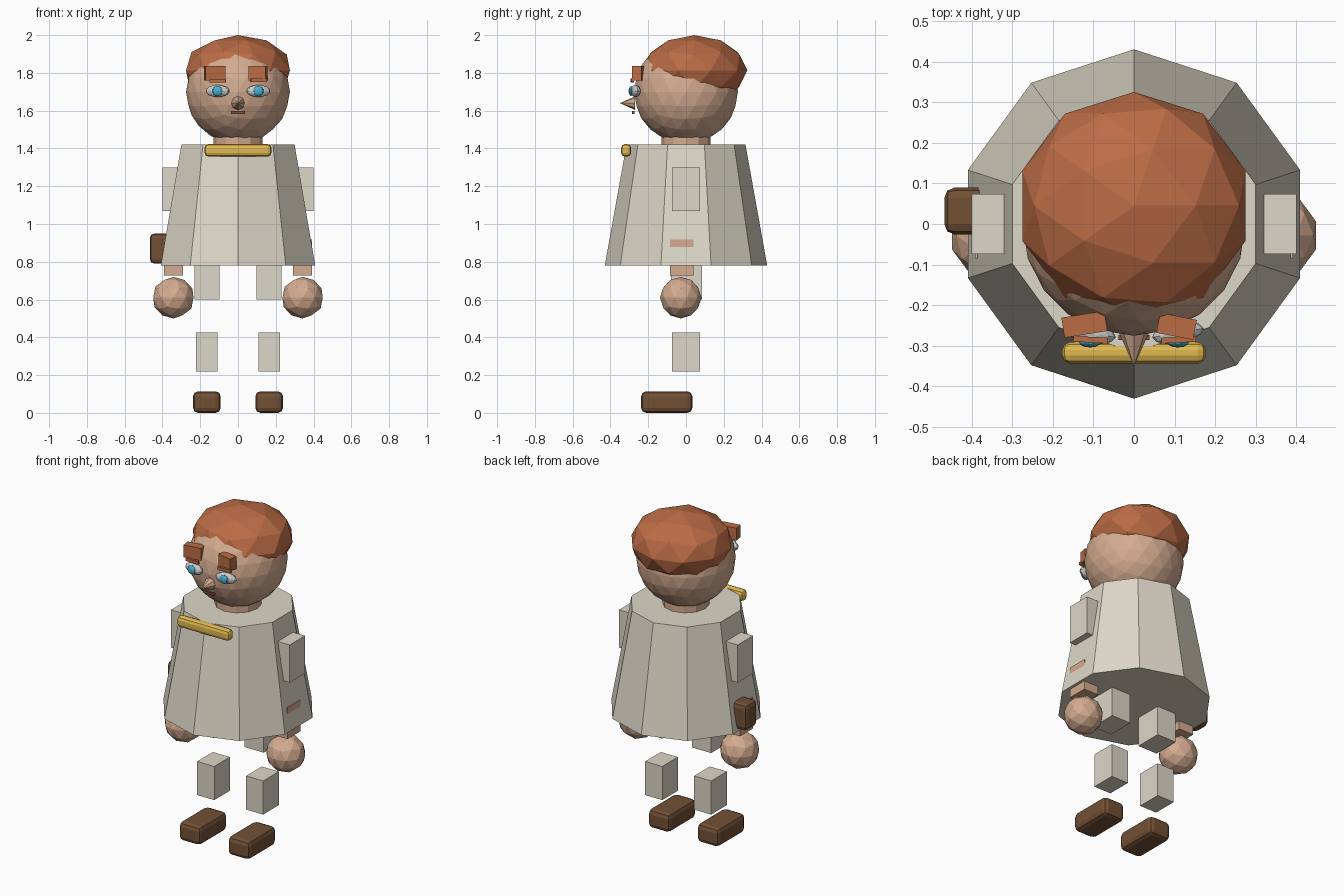
import bpy, math
from mathutils import Matrix

if "Cube" in bpy.data.objects:
    bpy.data.objects.remove(bpy.data.objects["Cube"])


def material(name, r, g, b):
    m = bpy.data.materials.new(name)
    m.diffuse_color = (r, g, b, 1)
    m.use_nodes = True
    m.node_tree.nodes["Principled BSDF"].inputs["Base Color"].default_value = m.diffuse_color
    return m


CLOTH = material("cloth", 0.72, 0.68, 0.57)
SKIN = material("skin", 0.66, 0.41, 0.28)
HAIR = material("hair", 0.50, 0.15, 0.06)
LEATHER = material("leather", 0.17, 0.08, 0.035)
GOLD = material("gold", 0.75, 0.48, 0.08)
WHITE = material("eye_white", 0.85, 0.87, 0.88)
BLUE = material("iris_blue", 0.06, 0.45, 0.65)
LIP = material("lip", 0.25, 0.07, 0.06)


def finish(name, mat):
    o = bpy.context.object
    o.name = name
    o.data.materials.append(mat)
    return o


def box(name, centre, size, mat, bevel=0, turn=0):
    bpy.ops.mesh.primitive_cube_add(size=1, location=centre,
                                    rotation=(0, 0, math.radians(turn)))
    o = finish(name, mat)
    o.data.transform(Matrix.Diagonal((*size, 1)))
    if bevel:
        b = o.modifiers.new("rounded", 'BEVEL')
        b.width = bevel
        b.segments = 2
    return o


def ico(name, centre, radii, mat, level):
    bpy.ops.mesh.primitive_ico_sphere_add(subdivisions=level, radius=1, location=centre)
    o = finish(name, mat)
    o.scale = radii
    return o


def ball(name, centre, radii, mat, turn=0):
    bpy.ops.mesh.primitive_uv_sphere_add(segments=12, ring_count=8, radius=1,
                                         location=centre,
                                         rotation=(0, 0, math.radians(turn)))
    o = finish(name, mat)
    o.scale = radii
    return o


# ten-sided robe
bpy.ops.mesh.primitive_cone_add(vertices=10, radius1=0.43, radius2=0.315, depth=0.64,
                                location=(0, 0, 1.10))
finish("robe", CLOTH)

# neck, head and hair cap
bpy.ops.mesh.primitive_cylinder_add(vertices=12, radius=0.13, depth=0.08,
                                    location=(0, 0, 1.42))
finish("neck", SKIN)
ico("head", (0, 0, 1.70), (0.275, 0.275, 0.275), SKIN, 3)
ico("hair", (0, 0.045, 1.813), (0.289, 0.28, 0.187), HAIR, 2)

# nose and mouth
bpy.ops.mesh.primitive_cone_add(vertices=8, radius1=0.036, radius2=0, depth=0.08,
                                location=(0, -0.31, 1.64),
                                rotation=(math.radians(90), 0, 0))
finish("nose", SKIN)
box("mouth", (0, -0.279, 1.59), (0.076, 0.012, 0.014), LIP)

# collar clasp and belt pouch
box("collar_bar", (0, -0.317, 1.39), (0.354, 0.053, 0.066), GOLD, 0.02)
box("pouch", (-0.402, 0.032, 0.87), (0.13, 0.115, 0.16), LEATHER, 0.025)

# brows differ slightly on each side
box("brow_left", (-0.122, -0.247, 1.798), (0.107, 0.05, 0.075), HAIR, turn=9)
box("brow_right", (0.105, -0.252, 1.798), (0.092, 0.05, 0.075), HAIR, turn=-11)
box("brow_edge_left", (-0.107, -0.285, 1.757), (0.085, 0.014, 0.018), HAIR, turn=-3)
box("brow_edge_right", (0.11, -0.285, 1.762), (0.085, 0.014, 0.018), HAIR, turn=3)

# paired parts
for s, side in ((-1, "left"), (1, "right")):
    ball("eye_" + side, (s * 0.108, -0.268, 1.704), (0.064, 0.026, 0.032), WHITE, s * 10)
    ball("iris_" + side, (s * 0.108, -0.29, 1.704), (0.028, 0.014, 0.026), BLUE)
    box("upper_arm_" + side, (s * 0.335, 0, 1.185), (0.13, 0.147, 0.23), CLOTH)
    box("forearm_" + side, (s * 0.342, -0.022, 0.823), (0.10, 0.125, 0.19), SKIN)
    ico("hand_" + side, (s * 0.342, -0.028, 0.61), (0.112, 0.11, 0.11), SKIN, 2)
    box("thigh_" + side, (s * 0.164, 0.003, 0.715), (0.13, 0.165, 0.23), CLOTH)
    box("shin_" + side, (s * 0.165, 0, 0.322), (0.115, 0.15, 0.205), CLOTH)
    box("shoe_" + side, (s * 0.165, -0.102, 0.057), (0.147, 0.272, 0.114), LEATHER, 0.027)
